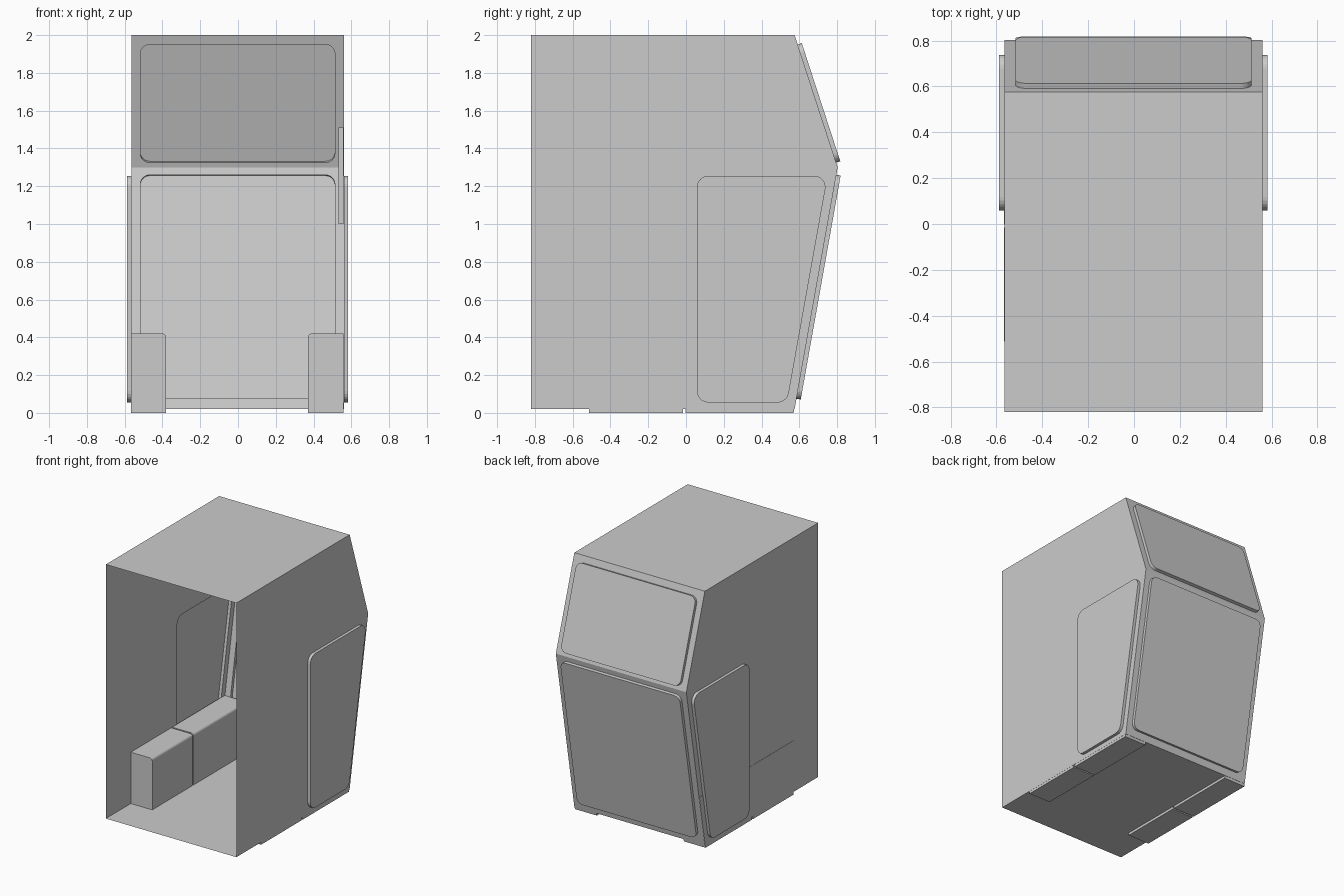
import bpy, bmesh, math
from mathutils import Vector

if "Cube" in bpy.data.objects:
    bpy.data.objects.remove(bpy.data.objects["Cube"])

XL, XR, FRONT = -0.565, 0.56, -0.82
TOP, KNEE, TOE = (0.575, 2.0), (0.803, 1.3), (0.575, 0.02)
DEPTH = 0.023


def finish(name, bm):
    bmesh.ops.recalc_face_normals(bm, faces=bm.faces)
    mesh = bpy.data.meshes.new(name)
    bm.to_mesh(mesh)
    bm.free()
    obj = bpy.data.objects.new(name, mesh)
    bpy.context.scene.collection.objects.link(obj)
    return obj


def rounded(points, r, steps=6):
    """Replace each corner of a planar loop with an arc."""
    out = []
    for i, p in enumerate(points):
        u = (points[i - 1] - p).normalized()
        v = (points[(i + 1) % len(points)] - p).normalized()
        half = u.angle(v) / 2
        c = p + (u + v).normalized() * r / math.sin(half)
        t = r / math.tan(half)
        a, b = (p + u * t - c).normalized(), (p + v * t - c).normalized()
        out += [c + a.slerp(b, k / steps).normalized() * r for k in range(steps + 1)]
    return out


def loop(bm, points):
    vs = [bm.verts.new(p) for p in points]
    return vs, [bm.edges.new((vs[i - 1], vs[i])) for i in range(len(vs))]


def wall_with_panel(bm, outer, inner, radius, normal):
    """Flat wall whose rounded panel is pushed outward, leaving a recess inside."""
    n = Vector(normal).normalized()
    _, e1 = loop(bm, outer)
    base, e2 = loop(bm, rounded([Vector(p) for p in inner], radius))
    bmesh.ops.triangle_fill(bm, edges=e1 + e2, use_beauty=True, normal=n)
    cap = [bm.verts.new(v.co + n * DEPTH) for v in base]
    bm.faces.new(cap)
    for i in range(len(base)):
        bm.faces.new((base[i - 1], base[i], cap[i], cap[i - 1]))


# Cabin shell, open at the front
bm = bmesh.new()
profile = [(FRONT, 0.02), TOE, KNEE, TOP, (FRONT, 2.0)]
side_panel = [(0.058, 0.055), (0.535, 0.055), (0.75, 1.255), (0.058, 1.255)]
for x, s in ((XL, -1), (XR, 1)):
    wall_with_panel(bm, [(x, y, z) for y, z in profile],
                    [(x, y, z) for y, z in side_panel], 0.06, (s, 0, 0))


# Two sloping back walls with window and lower panel
def back_wall(a, b, za, zb):
    def at(z):
        return a[0] + (b[0] - a[0]) * (z - a[1]) / (b[1] - a[1])

    def quad(x0, x1, z0, z1):
        return [(x0, at(z0), z0), (x1, at(z0), z0), (x1, at(z1), z1), (x0, at(z1), z1)]

    wall_with_panel(bm, quad(XL, XR, a[1], b[1]), quad(-0.517, 0.513, za, zb),
                    0.05, (0, b[1] - a[1], a[0] - b[0]))


back_wall(TOE, KNEE, 0.075, 1.26)
back_wall(KNEE, TOP, 1.325, 1.95)

# Floor and roof
for z in (0.02, 2.0):
    bm.faces.new([bm.verts.new(p) for p in
                  ((XL, FRONT, z), (XR, FRONT, z), (XR, 0.575, z), (XL, 0.575, z))])
bmesh.ops.remove_doubles(bm, verts=bm.verts, dist=0.0005)
finish("cabin_shell", bm)


# Side consoles: front and rear blocks, inner top edge rounded
def console(name, wall_x, inner_x, y0, y1, slanted):
    bm = bmesh.new()
    d = 1 if inner_x > wall_x else -1
    r = 0.02
    section = [(wall_x, 0.0), (wall_x, 0.42)]
    section += [(inner_x - d * r * (1 - math.sin(t)), 0.42 - r * (1 - math.cos(t)))
                for t in (k * math.pi / 8 for k in range(5))]
    section.append((inner_x, 0.0))
    front = [bm.verts.new((x, y0, z)) for x, z in section]
    back = [bm.verts.new((x, y1 + (0.178 * (z - 0.02) if slanted else 0), z))
            for x, z in section]
    bm.faces.new(front)
    bm.faces.new(back)
    for i in range(len(front)):
        bm.faces.new((front[i - 1], front[i], back[i], back[i - 1]))
    finish(name, bm)


for side, wx, ix in (("left", -0.567, -0.38), ("right", 0.559, 0.37)):
    console(side + "_console_front", wx, ix, -0.513, -0.015, False)
    console(side + "_console_rear", wx, ix, -0.003, 0.573, True)

# Instrument panel on the inside of the right wall
bm = bmesh.new()
bmesh.ops.create_cube(bm, size=1)
bmesh.ops.scale(bm, vec=(0.028, 0.4, 0.51), verts=bm.verts)
bmesh.ops.translate(bm, vec=(0.545, 0.3, 1.255), verts=bm.verts)
finish("instrument_panel", bm)
